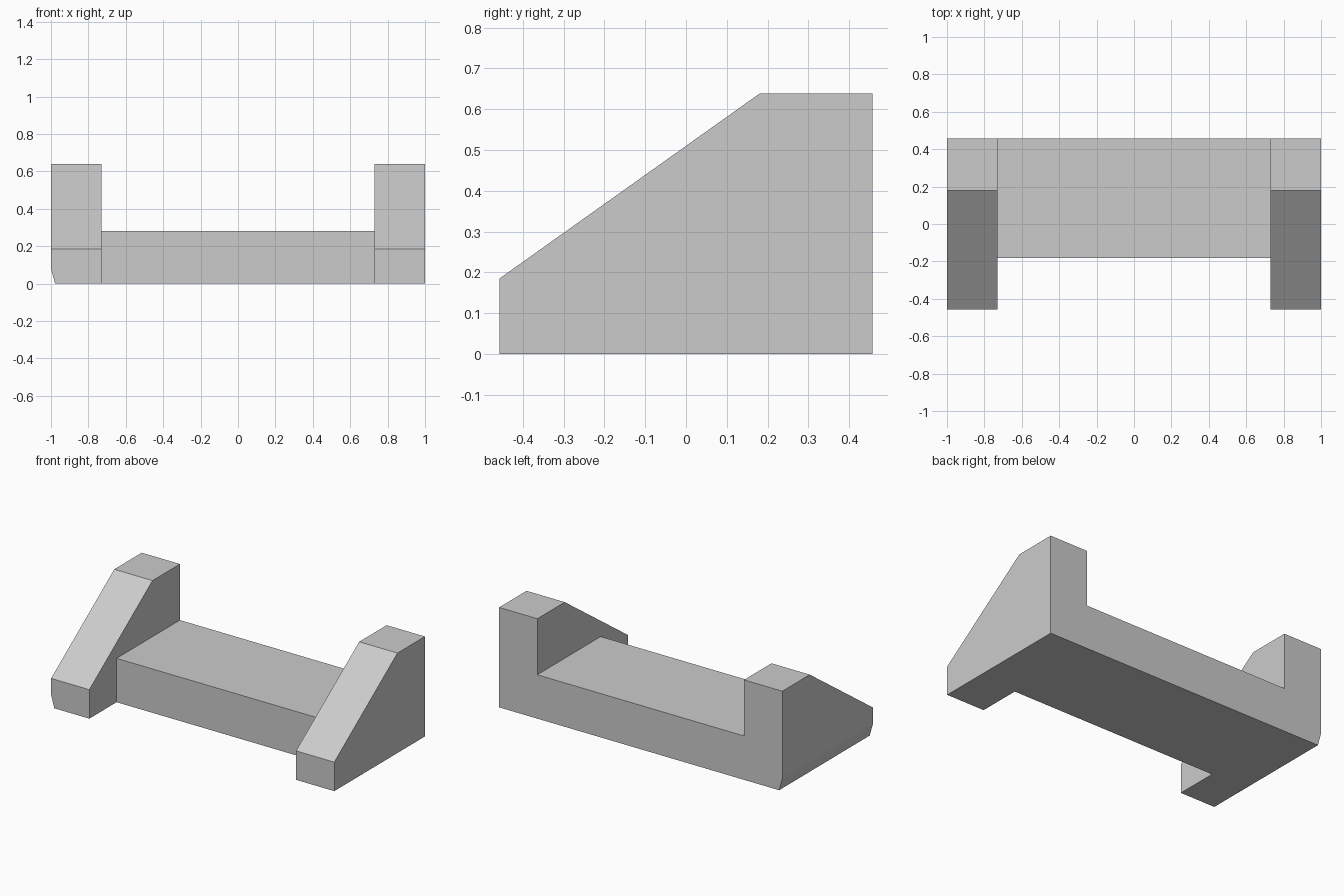
import bpy
import bmesh
from mathutils import Vector

cube = bpy.data.objects.get("Cube")
if cube:
    bpy.data.objects.remove(cube, do_unlink=True)

HALF_W, HALF_D, HEIGHT = 1.0, 0.457, 0.638
INNER_X = 0.73      # inner face of each end block
SEAT_Z = 0.28       # top of the low middle
SEAT_FRONT = -0.182  # front of the low middle

grey = bpy.data.materials.new("plain grey")
grey.use_nodes = True
colour = (0.6, 0.6, 0.6, 1)
grey.diffuse_color = colour
grey.node_tree.nodes["Principled BSDF"].inputs["Base Color"].default_value = colour


def prism(name, points, sweep):
    """Sweep a flat outline along a vector into a closed solid."""
    bm = bmesh.new()
    face = bm.faces.new([bm.verts.new(p) for p in points])
    swept = bmesh.ops.extrude_face_region(bm, geom=[face])["geom"]
    verts = [v for v in swept if isinstance(v, bmesh.types.BMVert)]
    bmesh.ops.translate(bm, verts=verts, vec=Vector(sweep))
    bmesh.ops.recalc_face_normals(bm, faces=bm.faces)
    mesh = bpy.data.meshes.new(name)
    bm.to_mesh(mesh)
    bm.free()
    mesh.materials.append(grey)
    obj = bpy.data.objects.new(name, mesh)
    bpy.context.collection.objects.link(obj)
    return obj


def cut(target, cutter):
    mod = target.modifiers.new(cutter.name, "BOOLEAN")
    mod.operation = "DIFFERENCE"
    mod.solver = "EXACT"
    mod.object = cutter
    cutter.hide_render = True
    cutter.hide_viewport = True
    cutter.display_type = "WIRE"


# U-shaped block with one bevelled lower edge, swept front to back
outline = [(-0.978, 0), (HALF_W, 0), (HALF_W, HEIGHT), (INNER_X, HEIGHT),
           (INNER_X, SEAT_Z), (-INNER_X, SEAT_Z), (-INNER_X, HEIGHT),
           (-HALF_W, HEIGHT), (-HALF_W, 0.08)]
block = prism("bench_block", [(x, -HALF_D, z) for x, z in outline],
              (0, 2 * HALF_D, 0))

# Sloped fronts of both end blocks
a, b = Vector((0, -HALF_D, 0.185)), Vector((0, 0.18, HEIGHT))
run = b - a
wedge = [a - run, b + run, Vector((0, a.y - run.y, b.z + run.z))]
cut(block, prism("slope_cutter", [p + Vector((-2, 0, 0)) for p in wedge],
                 (4, 0, 0)))

# Recess in front of the low middle
recess = [(-INNER_X, -1), (INNER_X, -1),
          (INNER_X, SEAT_FRONT), (-INNER_X, SEAT_FRONT)]
cut(block, prism("recess_cutter", [(x, y, -1) for x, y in recess], (0, 0, 3)))

# Bake the cuts into the block and drop the cutters
bpy.context.view_layer.update()
evaluated = block.evaluated_get(bpy.context.evaluated_depsgraph_get())
final = bpy.data.meshes.new_from_object(evaluated)
cutters = [m.object for m in block.modifiers]
block.modifiers.clear()
block.data = final
for c in cutters:
    bpy.data.objects.remove(c, do_unlink=True)
